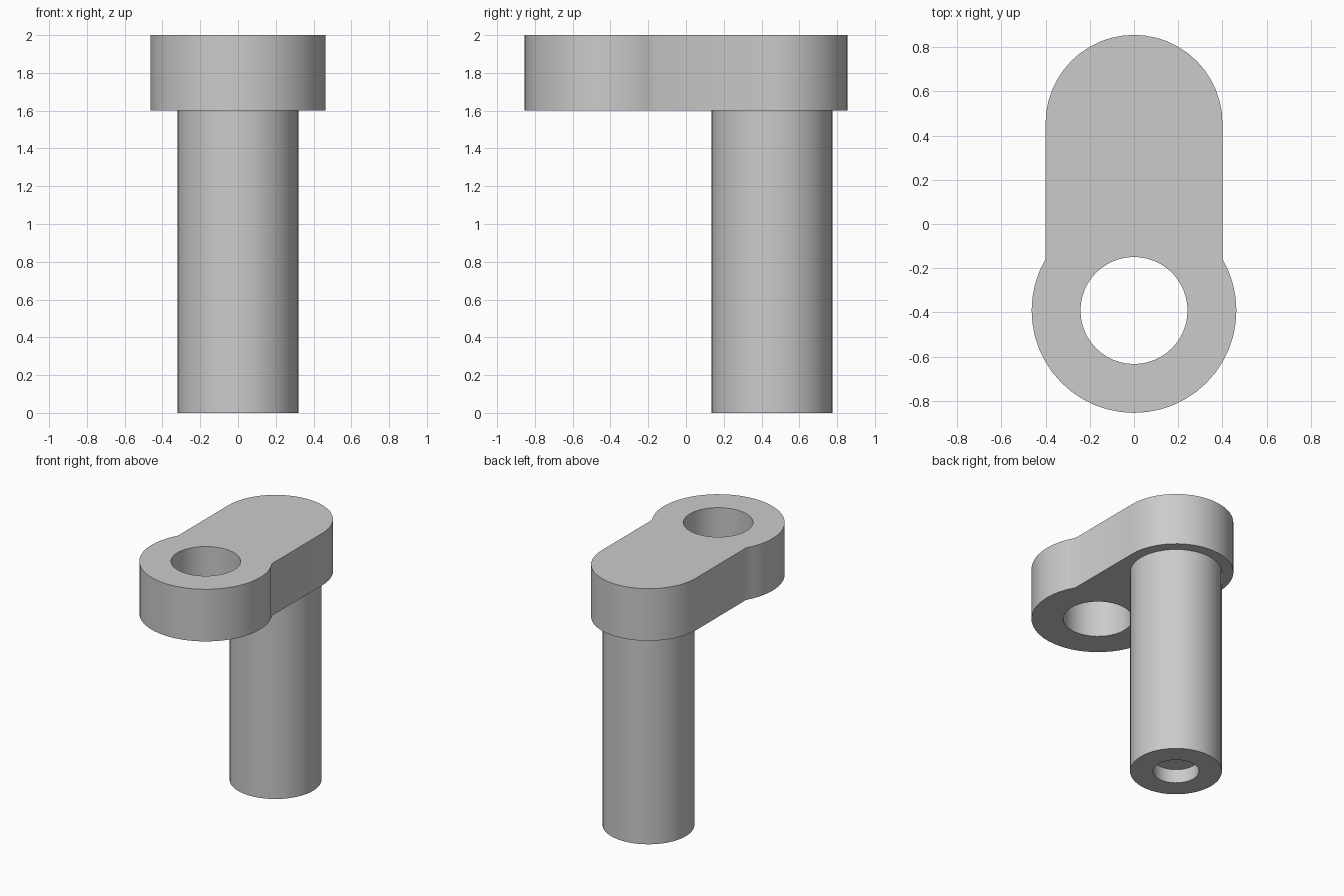
import bpy, bmesh
from math import sin, cos, pi, atan2, sqrt, radians

cube = bpy.data.objects.get("Cube")
if cube:
    bpy.data.objects.remove(cube, do_unlink=True)

# Single plain grey
grey = bpy.data.materials.new("plain grey")
grey.use_nodes = True
grey.diffuse_color = (0.6, 0.6, 0.6, 1)
grey.node_tree.nodes["Principled BSDF"].inputs["Base Color"].default_value = (0.6, 0.6, 0.6, 1)

PIN_Y, EYE_Y = 0.455, -0.391
ARM_R, EYE_R, HOLE_R = 0.4, 0.463, 0.242
ARM_BOTTOM, TOP = 1.6, 2.0


def arc(cy, radius, start, end, steps):
    return [(radius * cos(a), cy + radius * sin(a))
            for a in (start + (end - start) * i / steps for i in range(steps + 1))]


def finish(bm, name):
    bmesh.ops.recalc_face_normals(bm, faces=bm.faces)
    mesh = bpy.data.meshes.new(name)
    bm.to_mesh(mesh)
    bm.free()
    mesh.materials.append(grey)
    obj = bpy.data.objects.new(name, mesh)
    bpy.context.collection.objects.link(obj)
    bpy.ops.object.select_all(action='DESELECT')
    obj.select_set(True)
    bpy.context.view_layer.objects.active = obj
    bpy.ops.object.shade_smooth_by_angle(angle=radians(30))
    return obj


# Arm: rounded end joined to a wider eye, with a through hole
notch = atan2(sqrt(EYE_R ** 2 - ARM_R ** 2), ARM_R)
outline = arc(PIN_Y, ARM_R, 0, pi, 24) + arc(EYE_Y, EYE_R, pi - notch, 2 * pi + notch, 32)
hole = arc(EYE_Y, HOLE_R, 0, 2 * pi, 48)[:-1]
bm = bmesh.new()
for loop in (outline, hole):
    verts = [bm.verts.new((x, y, ARM_BOTTOM)) for x, y in loop]
    for i, v in enumerate(verts):
        bm.edges.new((verts[i - 1], v))
bmesh.ops.triangle_fill(bm, use_beauty=True, edges=bm.edges[:])
result = bmesh.ops.extrude_face_region(bm, geom=bm.faces[:], use_keep_orig=True)
top_verts = [g for g in result["geom"] if isinstance(g, bmesh.types.BMVert)]
bmesh.ops.translate(bm, verts=top_verts, vec=(0, 0, TOP - ARM_BOTTOM))
finish(bm, "arm")

# Pin: turned profile with a shallow blind socket in the foot
profile = [(0, 0.105), (0.16, 0.105), (0.16, 0), (0.32, 0), (0.32, ARM_BOTTOM)]
bm = bmesh.new()
verts = [bm.verts.new((r, 0, z)) for r, z in profile]
edges = [bm.edges.new(pair) for pair in zip(verts, verts[1:])]
bmesh.ops.spin(bm, geom=verts + edges, cent=(0, 0, 0), axis=(0, 0, 1),
               angle=2 * pi, steps=48)
bmesh.ops.remove_doubles(bm, verts=bm.verts, dist=0.0005)
# close the upper end against the arm
bmesh.ops.holes_fill(bm, edges=[e for e in bm.edges if e.is_boundary], sides=0)
finish(bm, "pin").location.y = PIN_Y
